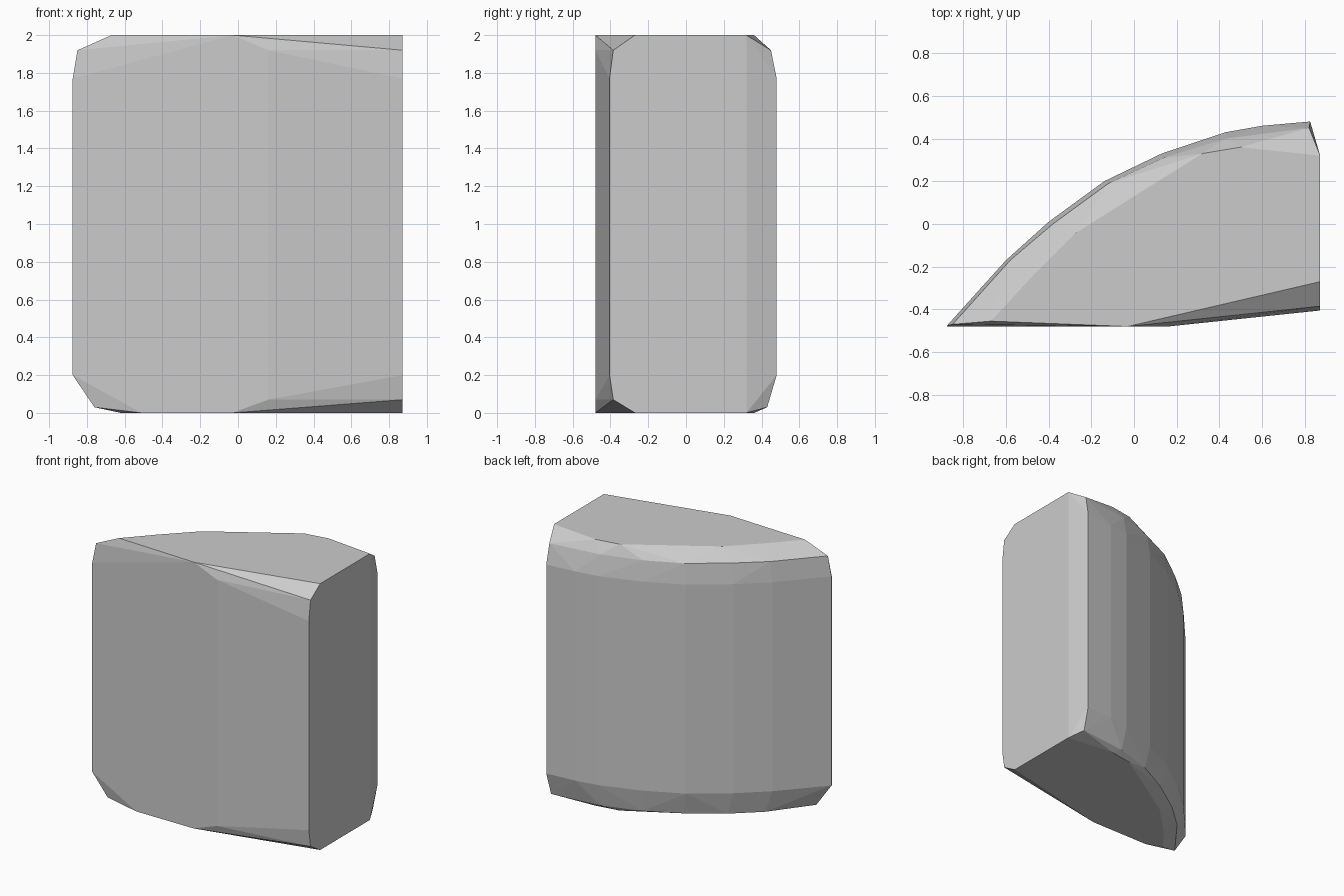
import bpy, bmesh

if "Cube" in bpy.data.objects:
    bpy.data.objects.remove(bpy.data.objects["Cube"])

# Plan outline of the curved back, from left tip to right end
BACK = [(-0.875, -0.475), (-0.60, -0.17), (-0.40, 0.01), (-0.14, 0.20),
        (0.13, 0.33), (0.43, 0.43), (0.60, 0.46), (0.825, 0.48)]
# Flat cap outline along the back, shared by top and bottom
CAP = [(-0.49, -0.26), (-0.27, -0.04), (0.13, 0.20), (0.32, 0.33),
       (0.50, 0.36), (0.872, 0.32)]
FRONT_CAP = [(-0.03, -0.48), (0.872, -0.27)]

points = []


def ring(outline, z):
    points.extend((x, y, z) for x, y in outline)


# Upright walls
for z in (0.20, 1.77):
    ring(BACK + [(-0.875, -0.48), (0.872, -0.405), (0.872, 0.32)], z)
# Chamfered front corners, top and bottom
for z in (0.07, 1.92):
    ring([(0.16, -0.48), (0.872, -0.385)], z)
# Chamfered back rims
ring([(-0.85, -0.47), (-0.58, -0.17), (-0.38, 0.0), (-0.12, 0.19),
      (0.14, 0.31), (0.43, 0.40), (0.82, 0.45)], 1.92)
ring([(-0.76, -0.46), (-0.54, -0.17), (-0.35, 0.0), (-0.10, 0.17),
      (0.15, 0.30), (0.44, 0.39), (0.82, 0.43)], 0.03)
# Flat ends
ring(CAP + FRONT_CAP + [(-0.67, -0.455)], 2.0)
ring(CAP + FRONT_CAP + [(-0.51, -0.48), (-0.62, -0.42)], 0.0)

# Faceted block is the convex skin over these rings
bm = bmesh.new()
for p in points:
    bm.verts.new(p)
result = bmesh.ops.convex_hull(bm, input=bm.verts[:])
loose = {g for g in result["geom_interior"] + result["geom_unused"]
         if isinstance(g, bmesh.types.BMVert)}
bmesh.ops.delete(bm, geom=list(loose), context='VERTS')
bmesh.ops.dissolve_limit(bm, angle_limit=0.01, verts=bm.verts[:], edges=bm.edges[:])
bmesh.ops.recalc_face_normals(bm, faces=bm.faces[:])

mesh = bpy.data.meshes.new("faceted_block")
bm.to_mesh(mesh)
bm.free()
block = bpy.data.objects.new("faceted_block", mesh)
bpy.context.collection.objects.link(block)

# Plain grey
grey = bpy.data.materials.new("light_grey")
grey.diffuse_color = (0.6, 0.6, 0.6, 1)
grey.use_nodes = True
grey.node_tree.nodes["Principled BSDF"].inputs["Base Color"].default_value = grey.diffuse_color
mesh.materials.append(grey)
